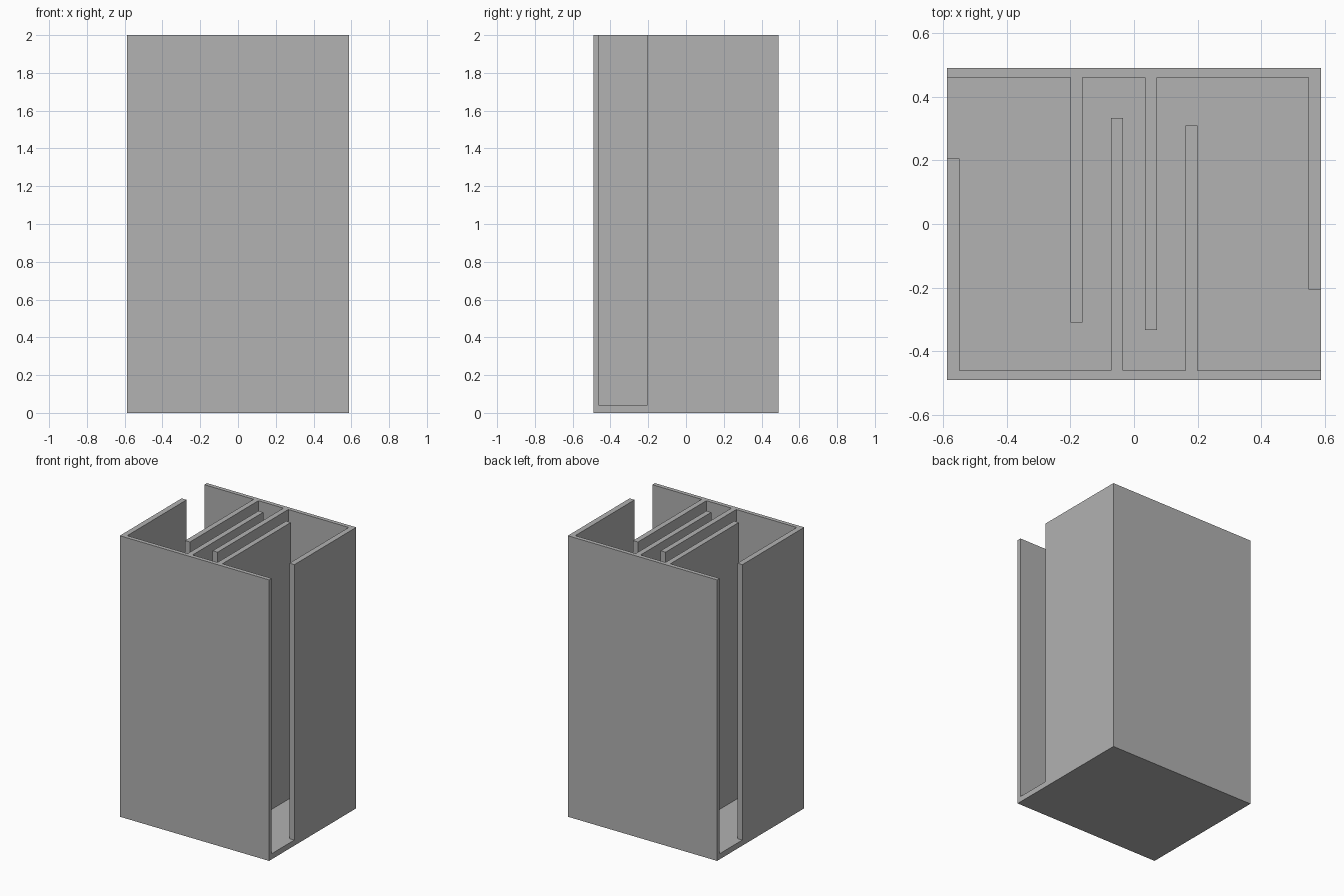
import bpy
import bmesh

HALF_W, HALF_D, HEIGHT = 0.588, 0.49, 2.0
FLOOR = 0.04
INNER = 0.461    # inner face of the long walls
OUTSIDE = 0.7    # cutter reach past the side openings

cube = bpy.data.objects.get("Cube")
if cube:
    bpy.data.objects.remove(cube, do_unlink=True)

grey = bpy.data.materials.new("plain_grey")
grey.use_nodes = True
colour = (0.445, 0.445, 0.445, 1)
grey.diffuse_color = colour
grey.node_tree.nodes["Principled BSDF"].inputs["Base Color"].default_value = colour


def prism(name, outline, bottom, top):
    """Extrude a flat outline into a solid."""
    bm = bmesh.new()
    face = bm.faces.new([bm.verts.new((x, y, bottom)) for x, y in outline])
    grown = bmesh.ops.extrude_face_region(bm, geom=[face])["geom"]
    bmesh.ops.translate(bm, vec=(0, 0, top - bottom),
                        verts=[g for g in grown if isinstance(g, bmesh.types.BMVert)])
    bmesh.ops.recalc_face_normals(bm, faces=bm.faces)
    mesh = bpy.data.meshes.new(name)
    bm.to_mesh(mesh)
    bm.free()
    mesh.materials.append(grey)
    obj = bpy.data.objects.new(name, mesh)
    bpy.context.collection.objects.link(obj)
    return obj


# Solid block that becomes the open-topped housing
housing = prism("baffled_housing",
                [(-HALF_W, -HALF_D), (HALF_W, -HALF_D), (HALF_W, HALF_D), (-HALF_W, HALF_D)],
                0, HEIGHT)

# Winding channel: back half runs around two baffles, then past the side wall
back_edge = [(-OUTSIDE, INNER)]
for left, right, tip in ((-0.2, -0.162, -0.309), (0.035, 0.073, -0.334)):
    back_edge += [(left, INNER), (left, tip), (right, tip), (right, INNER)]
back_edge += [(0.549, INNER), (0.549, -0.206), (OUTSIDE, -0.206)]

# The front half is the back half turned half a circle
front_edge = [(-x, -y) for x, y in back_edge]
channel = prism("channel_cutter", back_edge + front_edge, FLOOR, HEIGHT + 0.2)
channel.hide_render = True

# Cut the channel, leaving floor, walls and baffles as one solid
cut = housing.modifiers.new("channel", "BOOLEAN")
cut.operation = "DIFFERENCE"
cut.solver = "EXACT"
cut.object = channel
bpy.context.view_layer.update()
result = bpy.data.meshes.new_from_object(
    housing.evaluated_get(bpy.context.evaluated_depsgraph_get()))
housing.modifiers.clear()
housing.data = result
bpy.data.objects.remove(channel, do_unlink=True)
